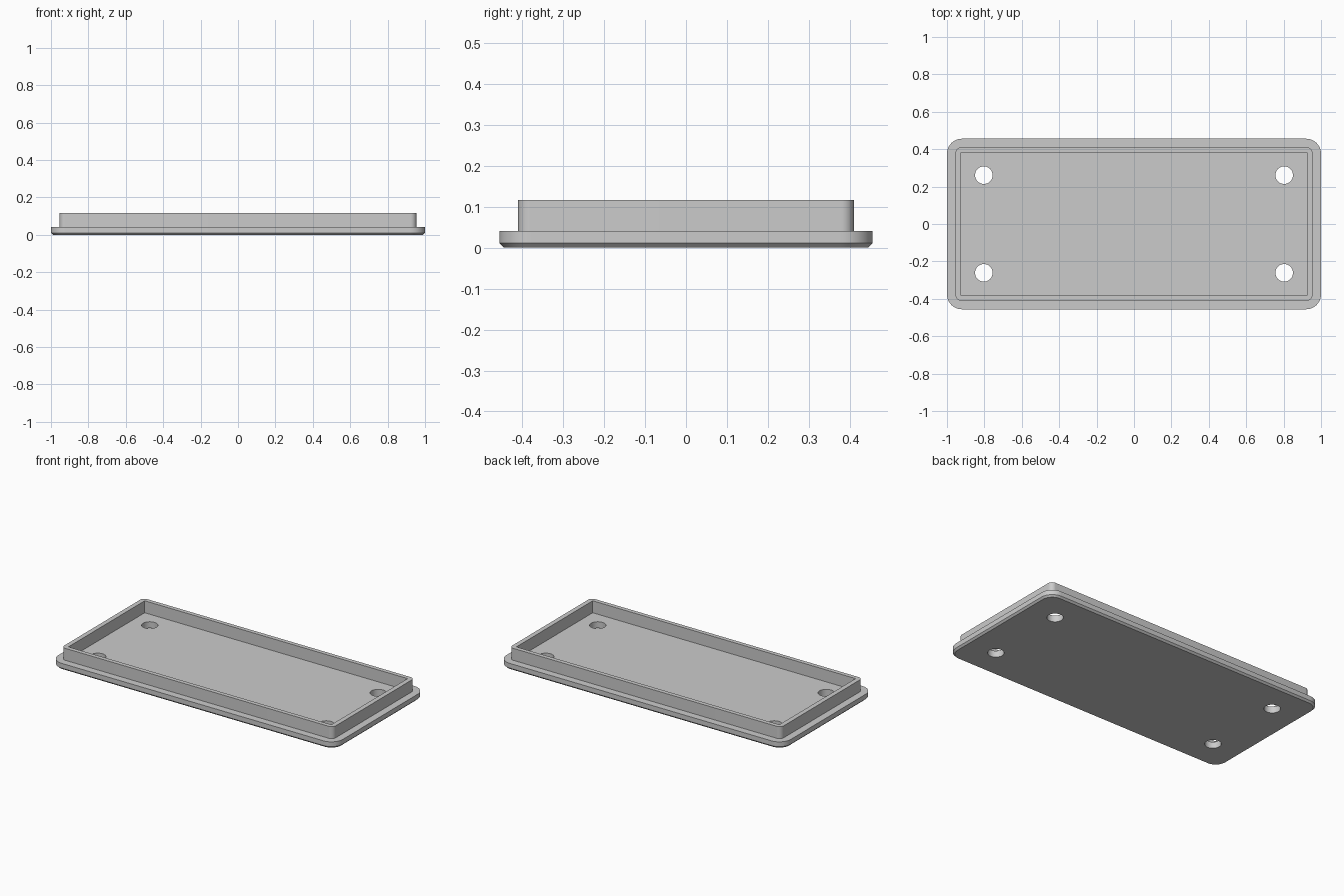
import bpy, bmesh, math

cube = bpy.data.objects.get("Cube")
if cube:
    bpy.data.objects.remove(cube, do_unlink=True)

grey = bpy.data.materials.new("plain grey")
grey.use_nodes = True
GREY = (0.6, 0.6, 0.6, 1)
grey.diffuse_color = GREY
grey.node_tree.nodes["Principled BSDF"].inputs["Base Color"].default_value = GREY


def outline(hx, hy, r, steps=12):
    """Counter-clockwise rectangle with rounded corners."""
    pts = []
    for i, (sx, sy) in enumerate([(1, 1), (-1, 1), (-1, -1), (1, -1)]):
        for k in range(steps + 1):
            a = math.pi / 2 * (i + k / steps)
            pts.append((sx * (hx - r) + r * math.cos(a),
                        sy * (hy - r) + r * math.sin(a)))
    return pts


def loft(name, layers):
    """Closed solid through stacked outlines: (points, z) pairs."""
    bm = bmesh.new()
    rings = [[bm.verts.new((x, y, z)) for x, y in pts] for pts, z in layers]
    for low, high in zip(rings, rings[1:]):
        n = len(low)
        for i in range(n):
            j = (i + 1) % n
            bm.faces.new((low[i], low[j], high[j], high[i]))
    bm.faces.new(rings[0][::-1])
    bm.faces.new(rings[-1])
    mesh = bpy.data.meshes.new(name)
    bm.to_mesh(mesh)
    bm.free()
    mesh.materials.append(grey)
    obj = bpy.data.objects.new(name, mesh)
    bpy.context.collection.objects.link(obj)
    return obj


def cut(target, cutter):
    """Subtract the cutter from the target and discard it."""
    cutter.hide_render = True
    mod = target.modifiers.new("cut", "BOOLEAN")
    mod.operation = "DIFFERENCE"
    mod.solver = "EXACT"
    mod.object = cutter
    bpy.context.view_layer.objects.active = target
    bpy.ops.object.modifier_apply(modifier=mod.name)
    bpy.data.objects.remove(cutter, do_unlink=True)


# Base plate with a chamfered lower edge
HX, HY, R, CH, TOP = 1.0, 0.456, 0.08, 0.011, 0.041
full = outline(HX, HY, R)
plate = loft("base_plate", [(outline(HX - CH, HY - CH, R - CH), 0),
                            (full, CH), (full, TOP)])

# Four screw holes through the plate
for sx in (-1, 1):
    for sy in (-1, 1):
        circle = [(sx * 0.803 + x, sy * 0.261 + y)
                  for x, y in ((0.047 * math.cos(math.tau * k / 48),
                                0.047 * math.sin(math.tau * k / 48)) for k in range(48))]
        cut(plate, loft("hole_cutter", [(circle, -0.1), (circle, 0.2)]))

# Raised lip: rounded outside, square inside
lip_outline = outline(0.954, 0.41, 0.03)
lip = loft("raised_lip", [(lip_outline, TOP), (lip_outline, 0.117)])
inner = [(sx * 0.924, sy * 0.383) for sx, sy in ((1, 1), (-1, 1), (-1, -1), (1, -1))]
cut(lip, loft("lip_cutter", [(inner, -0.1), (inner, 0.3)]))

# Smooth the rounded corners and holes, keep edges sharp
bpy.ops.object.select_all(action="DESELECT")
for obj in (plate, lip):
    obj.select_set(True)
bpy.context.view_layer.objects.active = plate
bpy.ops.object.shade_smooth_by_angle(angle=math.radians(30))
